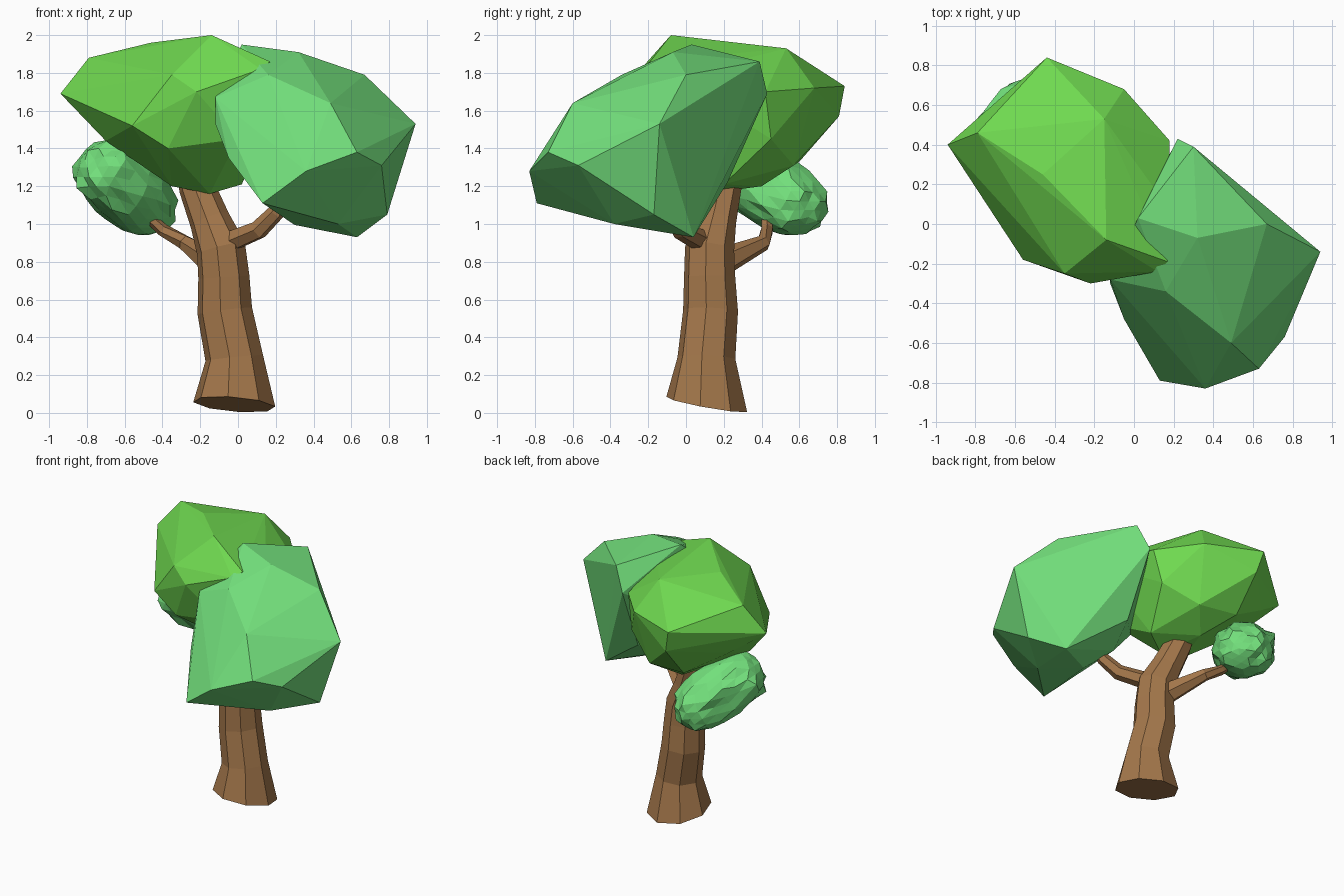
import bpy, bmesh, math
from mathutils import Vector, noise


def material(name, color):
    m = bpy.data.materials.new(name)
    m.diffuse_color = (*color, 1)
    return m


BARK = material("bark", (0.37, 0.185, 0.07))
LIME = material("lime_leaves", (0.16, 0.69, 0.08))
MINT = material("mint_leaves", (0.17, 0.74, 0.20))


def finish(bm, name, mat):
    bmesh.ops.recalc_face_normals(bm, faces=bm.faces[:])
    me = bpy.data.meshes.new(name)
    bm.to_mesh(me)
    bm.free()
    me.materials.append(mat)
    ob = bpy.data.objects.new(name, me)
    bpy.context.collection.objects.link(ob)
    return ob


def limb(name, path, sides, start=None, turn=0.0):
    """Loft a tapering polygon tube through (x, y, z, radius) points."""
    bm = bmesh.new()
    pts = [Vector(p[:3]) for p in path]
    rings = []
    for i, p in enumerate(pts):
        d = (pts[min(i + 1, len(pts) - 1)] - pts[max(i - 1, 0)]).normalized()
        if i == 0 and start:
            d = Vector(start).normalized()
        q = Vector((0, 0, 1)).rotation_difference(d)
        ring = []
        for k in range(sides):
            a = turn + 2 * math.pi * k / sides
            ring.append(bm.verts.new(p + q @ Vector((math.cos(a), math.sin(a), 0)) * path[i][3]))
        rings.append(ring)
    for a, b in zip(rings, rings[1:]):
        for k in range(sides):
            n = (k + 1) % sides
            bm.faces.new((a[k], a[n], b[n], b[k]))
    bm.faces.new(rings[0])
    bm.faces.new(rings[-1])
    return finish(bm, name, BARK)


def crown(name, corners, mat):
    """Faceted leaf mass: the convex skin around its corner points."""
    bm = bmesh.new()
    for c in corners:
        bm.verts.new(c)
    bmesh.ops.convex_hull(bm, input=bm.verts[:])
    loose = [v for v in bm.verts if not v.link_faces]
    bmesh.ops.delete(bm, geom=loose, context='VERTS')
    return finish(bm, name, mat)


# Trunk with slanted foot, bending back and left at the top
limb("trunk", [(-0.02, 0.11, 0.045, 0.22), (-0.02, 0.108, 0.29, 0.155),
               (-0.07, 0.13, 0.54, 0.147), (-0.075, 0.125, 0.72, 0.137),
               (-0.09, 0.125, 0.87, 0.132), (-0.15, 0.16, 1.02, 0.108),
               (-0.22, 0.2, 1.2, 0.096), (-0.25, 0.22, 1.3, 0.08)],
     8, start=(0.08, 0.18, 1), turn=-0.155)

# Side branches
limb("right_branch", [(-0.06, 0.1, 0.9, 0.06), (0.11, -0.03, 0.97, 0.052),
                      (0.2, -0.08, 1.06, 0.045), (0.26, -0.1, 1.16, 0.04)], 6)
limb("left_branch", [(-0.12, 0.17, 0.79, 0.08), (-0.28, 0.41, 0.9, 0.042),
                     (-0.4, 0.43, 0.97, 0.034), (-0.52, 0.42, 1.08, 0.025)], 6)

# Large rear-left crown
crown("left_crown", [
    (-0.94, 0.40, 1.69), (-0.79, 0.46, 1.88), (-0.46, 0.25, 1.96), (-0.14, -0.08, 2.0),
    (-0.15, 0.53, 1.93), (-0.44, 0.84, 1.73), (-0.40, 0.81, 1.57), (-0.05, 0.68, 1.72),
    (0.18, 0.42, 1.70), (0.16, 0.1, 1.82), (0.17, -0.19, 1.86), (-0.35, -0.25, 1.79),
    (0.12, -0.24, 1.82), (-0.22, -0.30, 1.70), (-0.56, -0.18, 1.52),
    (-0.37, -0.2, 1.40), (0.0, -0.2, 1.45), (-0.70, 0.25, 1.44), (-0.35, 0.1, 1.2),
    (-0.15, 0.1, 1.16), (0.02, 0.2, 1.21), (-0.25, 0.4, 1.2), (-0.1, 0.57, 1.31),
    (-0.4, 0.6, 1.33), (0.13, 0.45, 1.45), (-0.7, 0.5, 1.52)], LIME)

# Large front-right crown
crown("right_crown", [
    (0.94, -0.14, 1.53), (0.67, 0.0, 1.79), (0.32, -0.07, 1.91), (0.30, 0.39, 1.86),
    (0.22, 0.43, 1.69), (0.02, 0.03, 1.95), (0.49, -0.6, 1.64), (0.16, -0.34, 1.79),
    (-0.12, -0.28, 1.67), (-0.12, -0.3, 1.53), (-0.05, -0.48, 1.35), (0.13, -0.79, 1.11),
    (0.36, -0.83, 1.28), (0.63, -0.73, 1.38), (0.76, -0.57, 1.31), (0.79, -0.17, 1.05),
    (0.63, 0.04, 0.93), (0.53, -0.38, 1.0), (0.3, -0.17, 0.995), (0.18, 0.0, 1.1),
    (0.24, 0.22, 1.22), (-0.05, -0.1, 1.35)], MINT)

# Small bumpy crown: a sphere stretched between two lobes, a little wider sideways
low, high = Vector((-0.51, 0.55, 1.12)), Vector((-0.665, 0.37, 1.25))
axis = (high - low).normalized()
side = Vector((0.58, -0.81, 0))
bm = bmesh.new()
bmesh.ops.create_icosphere(bm, subdivisions=3, radius=1)
for v in bm.verts:
    n = v.co.normalized()
    t = min(1, max(0, 0.5 + 0.8 * n.dot(axis)))
    r = 0.185 + 0.015 * t + 0.025 * noise.noise(n * 3.2) + 0.02 * noise.noise(n * 8)
    v.co = low.lerp(high, t) + (n + side * 0.12 * n.dot(side)) * r
finish(bm, "small_crown", MINT)
